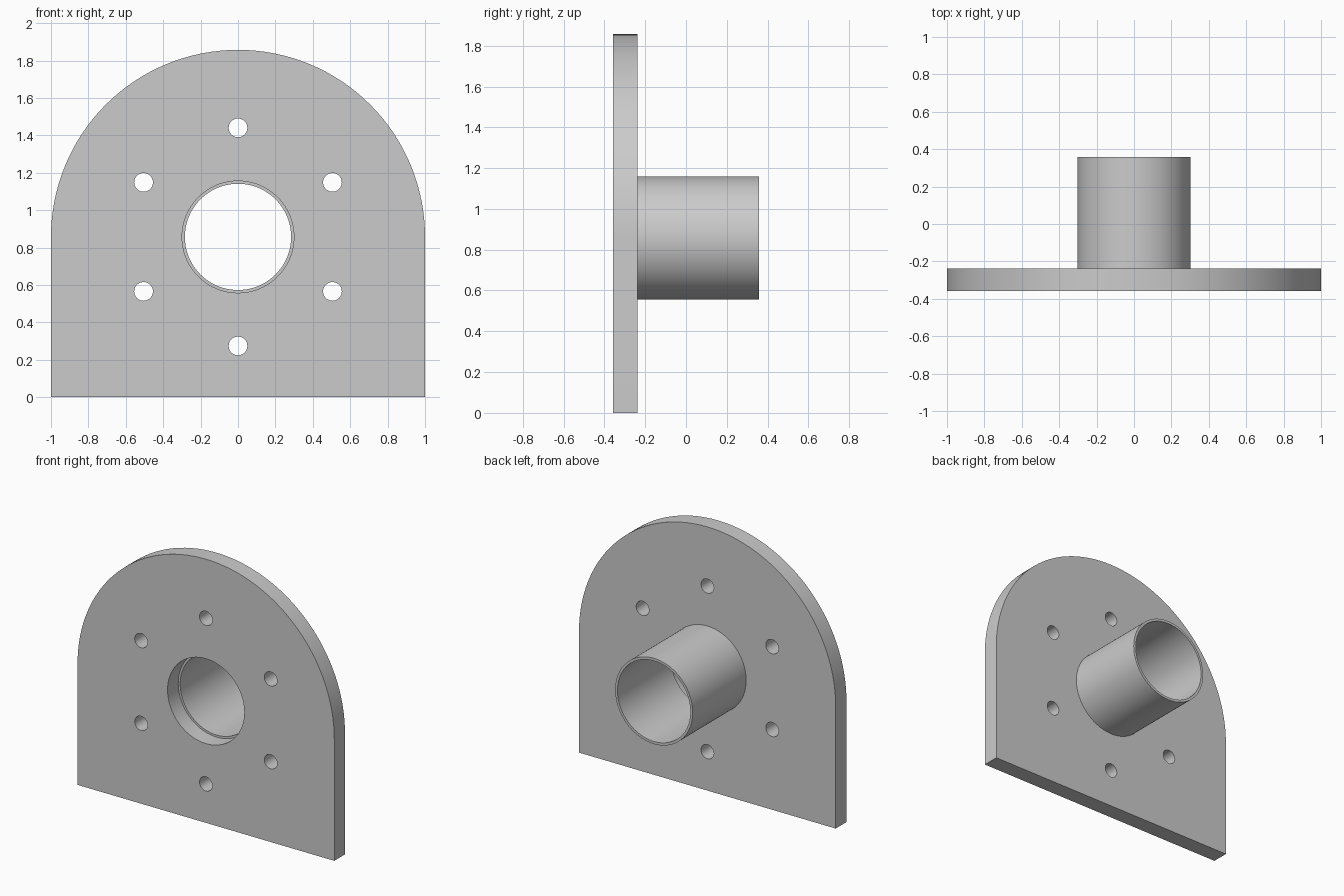
import bpy
import bmesh
from math import cos, sin, pi, radians

cube = bpy.data.objects.get("Cube")
if cube:
    bpy.data.objects.remove(cube, do_unlink=True)

AXIS_Z = 0.857                       # height of the bore centre
FRONT, BACK, TUBE_END = -0.357, -0.238, 0.357

grey = bpy.data.materials.new("light grey metal")
grey.use_nodes = True
colour = (0.6, 0.6, 0.6, 1)
grey.diffuse_color = colour
grey.node_tree.nodes["Principled BSDF"].inputs["Base Color"].default_value = colour


def circle(x, z, radius, count):
    return [(x + radius * cos(2 * pi * i / count), z + radius * sin(2 * pi * i / count))
            for i in range(count)]


def extruded(name, loops, y0, y1):
    """Fill nested outlines drawn in x, z and extrude them from y0 to y1."""
    curve = bpy.data.curves.new(name, "CURVE")
    curve.dimensions = "2D"
    curve.fill_mode = "BOTH"
    curve.extrude = (y1 - y0) / 2
    for loop in loops:
        spline = curve.splines.new("POLY")
        spline.points.add(len(loop) - 1)
        for point, (x, z) in zip(spline.points, loop):
            point.co = (x, z, 0, 1)
        spline.use_cyclic_u = True
    obj = bpy.data.objects.new(name, curve)
    bpy.context.collection.objects.link(obj)
    obj.location.y = (y0 + y1) / 2
    obj.rotation_euler.x = radians(90)
    bpy.ops.object.select_all(action="DESELECT")
    obj.select_set(True)
    bpy.context.view_layer.objects.active = obj
    bpy.ops.object.convert(target="MESH")
    obj = bpy.context.object
    bpy.ops.object.transform_apply(location=True, rotation=True, scale=True)

    # Weld caps to walls
    bm = bmesh.new()
    bm.from_mesh(obj.data)
    bmesh.ops.remove_doubles(bm, verts=bm.verts, dist=1e-5)
    bmesh.ops.recalc_face_normals(bm, faces=bm.faces)
    bm.to_mesh(obj.data)
    bm.free()
    obj.data.materials.clear()
    obj.data.materials.append(grey)
    bpy.ops.object.shade_smooth_by_angle(angle=radians(30))
    return obj


# Arched plate with a central bore and six bolt holes
arch = [(cos(pi * i / 64), AXIS_Z + sin(pi * i / 64)) for i in range(65)]
outline = arch + [(-1, 0), (1, 0)]
bolt_holes = []
for i in range(6):
    a = radians(90 + 60 * i)
    bolt_holes.append(circle(0.583 * cos(a), AXIS_Z + 0.583 * sin(a), 0.05, 32))
extruded("mounting_plate", [outline, circle(0, AXIS_Z, 0.299, 96)] + bolt_holes, FRONT, BACK)

# Thin-walled tube behind the plate
extruded("tube", [circle(0, AXIS_Z, 0.302, 96), circle(0, AXIS_Z, 0.284, 96)], BACK, TUBE_END)
